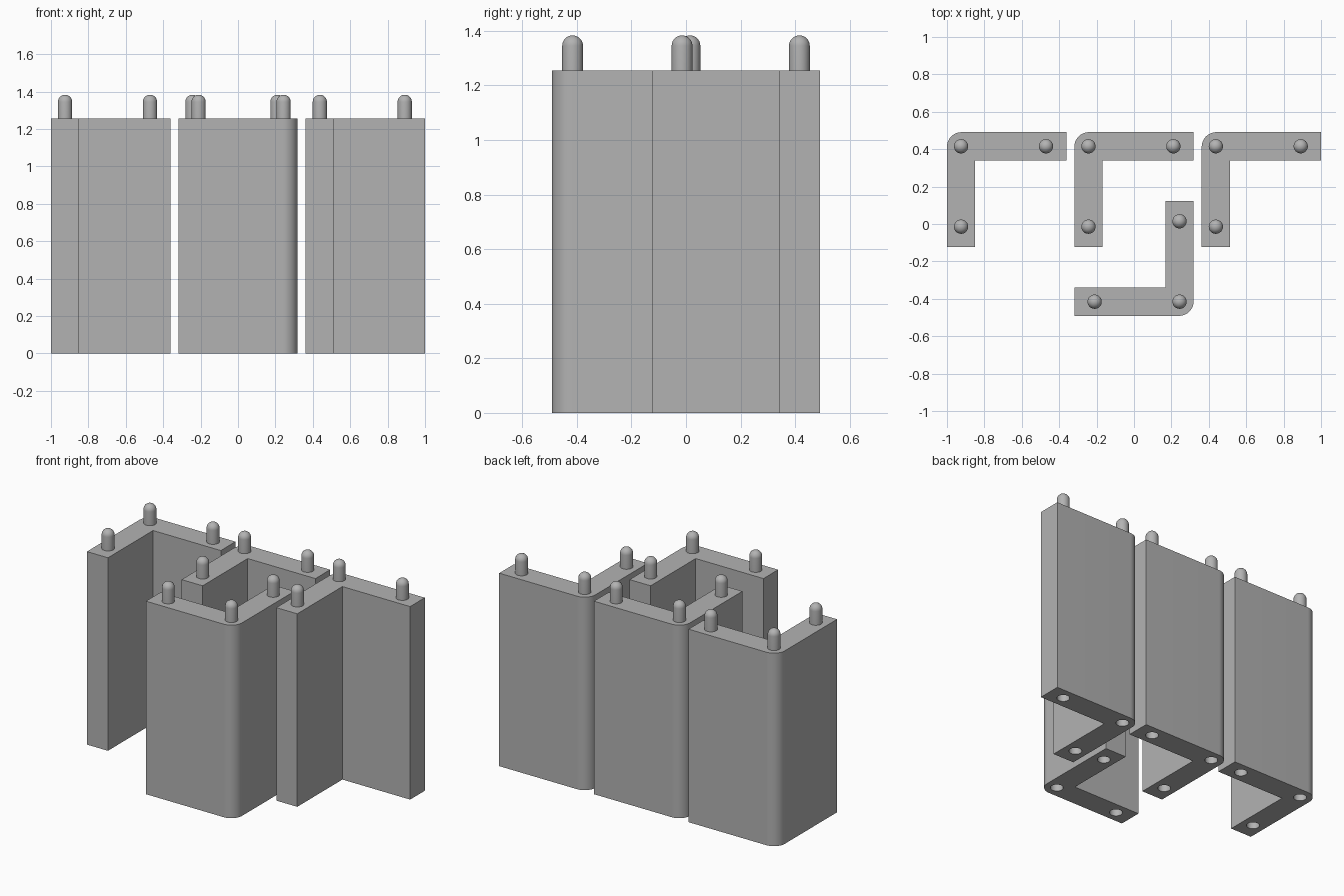
import bpy
import bmesh
from math import sin, cos, pi, radians

cube = bpy.data.objects.get("Cube")
if cube:
    bpy.data.objects.remove(cube, do_unlink=True)

LONG, SHORT, THICK, HEIGHT = 0.638, 0.615, 0.151, 1.255
ROUND, PEG_R, PEG_H = 0.078, 0.038, 0.128
INSET = THICK / 2
# Peg centres, measured from the outer corner of the L
PEGS = [(INSET, -INSET), (INSET + 0.454, -INSET), (INSET, -INSET - 0.43)]

grey = bpy.data.materials.new("plain grey")
grey.use_nodes = True
COLOUR = (0.45, 0.45, 0.45, 1)
grey.diffuse_color = COLOUR
grey.node_tree.nodes["Principled BSDF"].inputs["Base Color"].default_value = COLOUR


def make_object(name, bm):
    bmesh.ops.recalc_face_normals(bm, faces=bm.faces)
    mesh = bpy.data.meshes.new(name)
    bm.to_mesh(mesh)
    bm.free()
    mesh.materials.append(grey)
    obj = bpy.data.objects.new(name, mesh)
    bpy.context.collection.objects.link(obj)
    return obj


def add_domed_pin(bm, x, y, bottom, radius, height, sides=32, rings=8):
    """Upright cylinder with a hemispherical top."""
    levels = [(radius, bottom)]
    for i in range(rings):
        a = pi / 2 * i / rings
        levels.append((radius * cos(a), bottom + height - radius + radius * sin(a)))
    loops = [[bm.verts.new((x + r * cos(2 * pi * k / sides),
                            y + r * sin(2 * pi * k / sides), z))
              for k in range(sides)] for r, z in levels]
    tip = bm.verts.new((x, y, bottom + height))
    bm.faces.new(loops[0][::-1])
    for low, high in zip(loops, loops[1:]):
        for k in range(sides):
            n = (k + 1) % sides
            bm.faces.new((low[k], low[n], high[n], high[k]))
    for k in range(sides):
        bm.faces.new((loops[-1][k], loops[-1][(k + 1) % sides], tip))


def smooth(obj):
    bpy.ops.object.select_all(action='DESELECT')
    obj.select_set(True)
    bpy.context.view_layer.objects.active = obj
    bpy.ops.object.shade_smooth_by_angle(angle=radians(30))


def make_wall(name):
    """L-shaped wall with a rounded outer corner and sockets underneath."""
    outline = [(LONG, 0), (LONG, -THICK), (THICK, -THICK), (THICK, -SHORT), (0, -SHORT)]
    for i in range(13):
        a = pi - pi / 2 * i / 12
        outline.append((ROUND + ROUND * cos(a), -ROUND + ROUND * sin(a)))
    bm = bmesh.new()
    base = bm.faces.new([bm.verts.new((x, y, 0)) for x, y in outline])
    top = bmesh.ops.extrude_face_region(bm, geom=[base])["geom"]
    bmesh.ops.translate(bm, vec=(0, 0, HEIGHT),
                        verts=[v for v in top if isinstance(v, bmesh.types.BMVert)])
    wall = make_object(name, bm)

    # Sockets that receive the pegs of a wall below
    bm = bmesh.new()
    for x, y in PEGS:
        add_domed_pin(bm, x, y, -0.02, PEG_R, PEG_H + 0.02)
    cutter = make_object("socket_cutter", bm)
    cutter.hide_render = True
    cut = wall.modifiers.new("sockets", 'BOOLEAN')
    cut.object = cutter
    cut.operation = 'DIFFERENCE'
    cut.solver = 'EXACT'
    bpy.context.view_layer.objects.active = wall
    bpy.ops.object.modifier_apply(modifier=cut.name)
    bpy.data.objects.remove(cutter, do_unlink=True)
    smooth(wall)
    return wall


def make_pegs(name):
    bm = bmesh.new()
    for x, y in PEGS:
        add_domed_pin(bm, x, y, HEIGHT, PEG_R, PEG_H)
    pegs = make_object(name, bm)
    smooth(pegs)
    return pegs


# Three walls in a row at the back, one turned around in front
PLACES = {
    "right": (-1.0, 0.491, 0),
    "middle": (-0.319, 0.491, 0),
    "left": (0.362, 0.491, 0),
    "front": (0.319, -0.491, pi),
}
for place, (x, y, turn) in PLACES.items():
    for part in (make_wall(place + "_corner_wall"), make_pegs(place + "_pegs")):
        part.location = (x, y, 0)
        part.rotation_euler.z = turn
